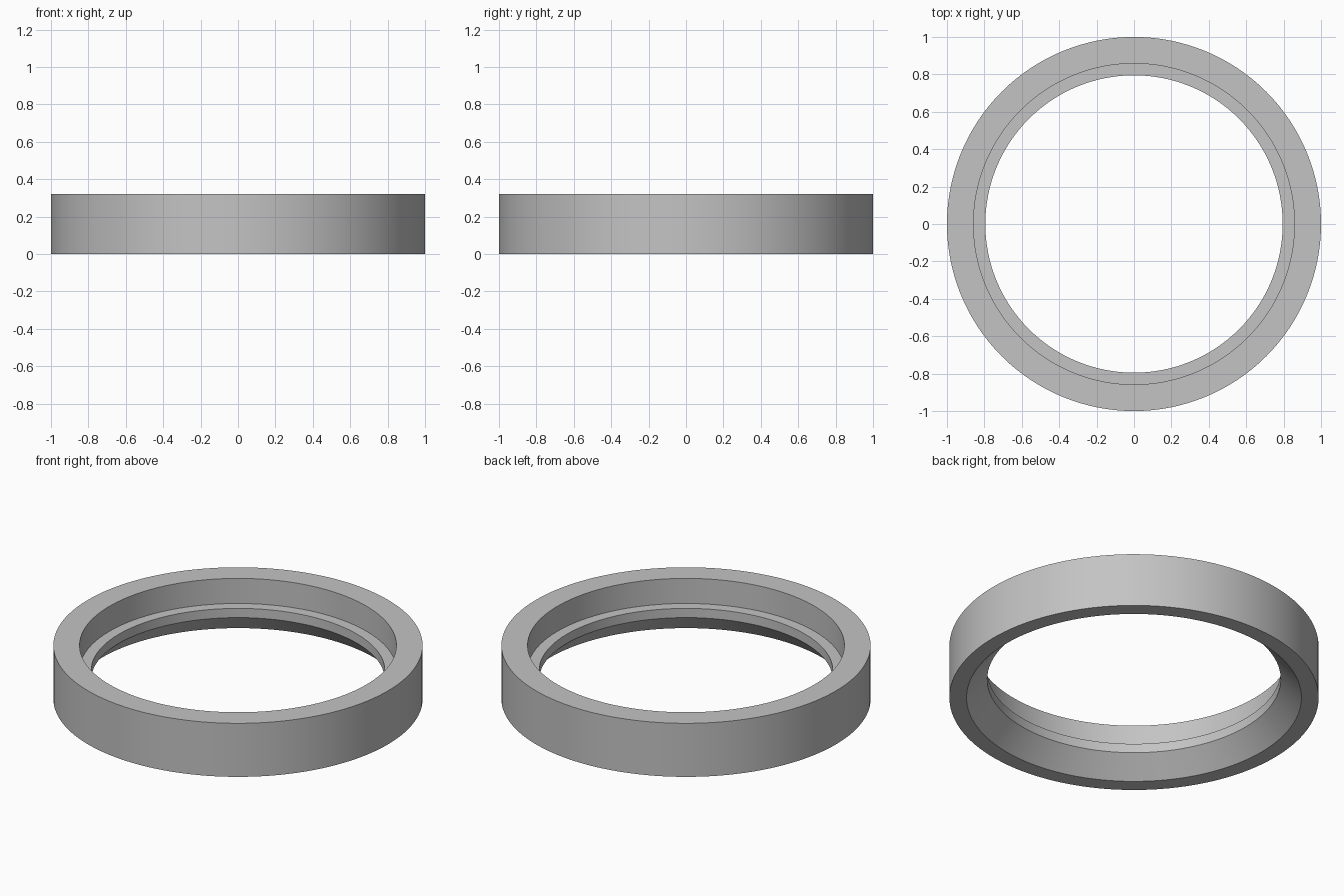
import bpy
import bmesh
from math import cos, sin, tau, radians

cube = bpy.data.objects.get("Cube")
if cube:
    bpy.data.objects.remove(cube, do_unlink=True)

SEGMENTS = 128

# Material
grey = bpy.data.materials.new("plain grey")
grey.use_nodes = True
colour = (0.55, 0.55, 0.55, 1)
grey.diffuse_color = colour
grey.node_tree.nodes["Principled BSDF"].inputs["Base Color"].default_value = colour


def lathe(name, profile, material):
    """Revolve a closed (radius, height) profile around z."""
    bm = bmesh.new()
    rings = []
    for i in range(SEGMENTS):
        a = tau * i / SEGMENTS
        rings.append([bm.verts.new((r * cos(a), r * sin(a), z)) for r, z in profile])
    for i, ring in enumerate(rings):
        following = rings[(i + 1) % SEGMENTS]
        for j in range(len(profile)):
            k = (j + 1) % len(profile)
            bm.faces.new((ring[j], following[j], following[k], ring[k]))
    bmesh.ops.recalc_face_normals(bm, faces=bm.faces)
    mesh = bpy.data.meshes.new(name)
    bm.to_mesh(mesh)
    bm.free()
    mesh.materials.append(material)
    obj = bpy.data.objects.new(name, mesh)
    bpy.context.collection.objects.link(obj)
    bpy.ops.object.select_all(action="DESELECT")
    obj.select_set(True)
    bpy.context.view_layer.objects.active = obj
    bpy.ops.object.shade_smooth_by_angle(angle=radians(30))
    return obj


# Ring: straight outer wall, stepped seat inside the top, flared bore below
lathe("stepped_ring", [
    (1.0, 0.0),
    (1.0, 0.32),
    (0.858, 0.32),
    (0.858, 0.17),
    (0.795, 0.17),
    (0.795, 0.115),
    (0.907, 0.0),
], grey)
